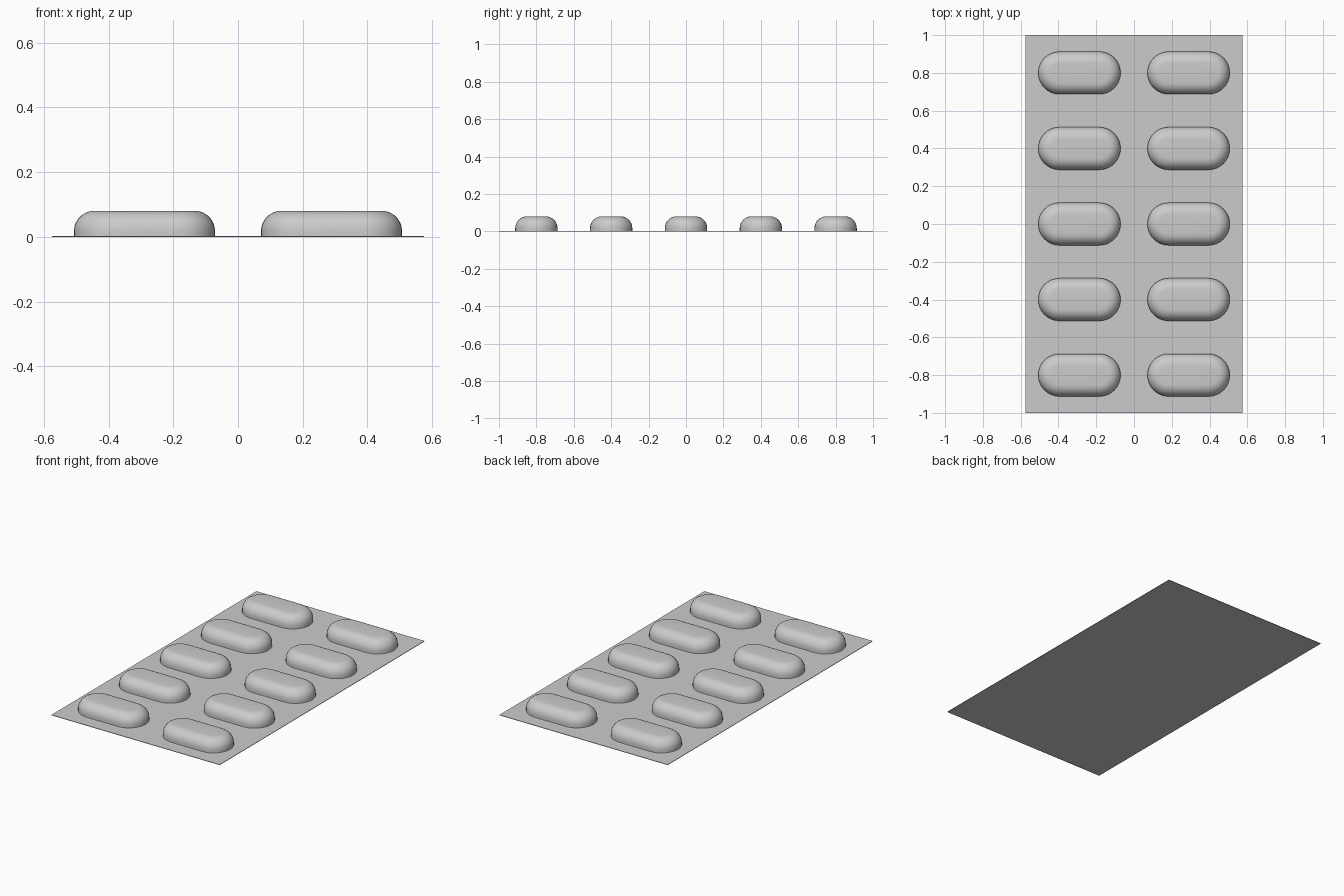
import bpy, bmesh, math

if "Cube" in bpy.data.objects:
    bpy.data.objects.remove(bpy.data.objects["Cube"])

HALF_LEN, RADIUS, HEIGHT, FILLET = 0.218, 0.113, 0.08, 0.062
SHEET_TOP = 0.003


def stadium(inset, z, n=16):
    """Pill-shaped outline, pulled inwards by inset."""
    s, r = HALF_LEN - RADIUS, RADIUS - inset
    pts = []
    for side, start in ((1, -math.pi / 2), (-1, math.pi / 2)):
        for i in range(n + 1):
            a = start + math.pi * i / n
            pts.append((side * s + r * math.cos(a), r * math.sin(a), z))
    return pts


# Backing sheet
bpy.ops.mesh.primitive_cube_add(size=1, location=(0, 0, SHEET_TOP / 2))
sheet = bpy.context.object
sheet.name = "backing_sheet"
sheet.scale = (1.15, 2.0, SHEET_TOP)
bpy.ops.object.transform_apply(location=True, rotation=False, scale=True)

# Blister dome: upright wall, rounded shoulder, flat top
profile = [(0, SHEET_TOP)]
for i in range(9):
    a = math.pi / 2 * i / 8
    profile.append((FILLET * (1 - math.cos(a)),
                    HEIGHT - FILLET + FILLET * math.sin(a)))

bm = bmesh.new()
rings = [[bm.verts.new(p) for p in stadium(d, z)] for d, z in profile]
for lower, upper in zip(rings, rings[1:]):
    for i in range(len(lower)):
        j = (i + 1) % len(lower)
        bm.faces.new((lower[i], lower[j], upper[j], upper[i]))
bm.faces.new(rings[-1])
dome = bpy.data.meshes.new("blister_dome")
bm.to_mesh(dome)
bm.free()
for poly in dome.polygons:
    poly.use_smooth = True

# Two columns of five blisters
for col, x in enumerate((-0.289, 0.289)):
    for row in range(5):
        blister = bpy.data.objects.new(f"blister_{col + 1}_{row + 1}", dome)
        blister.location = (x, (row - 2) * 0.4, 0)
        bpy.context.collection.objects.link(blister)
